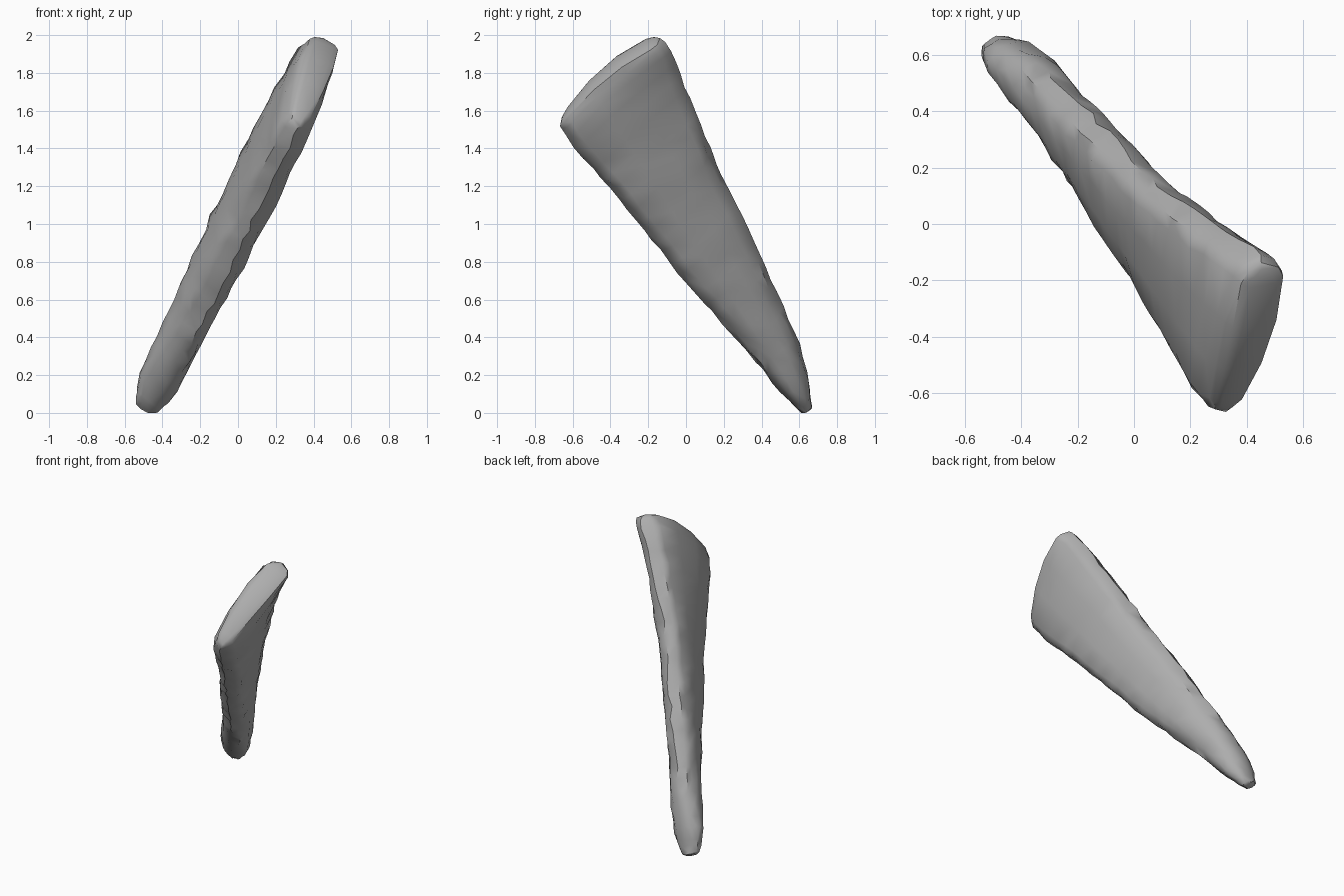
import bpy, bmesh, math, random
from mathutils import Vector

if "Cube" in bpy.data.objects:
    bpy.data.objects.remove(bpy.data.objects["Cube"], do_unlink=True)

random.seed(4)

# Slab frame: origin at the narrow foot, length, width and thickness directions
ORIGIN = Vector((-0.455, 0.62, 0.095))
LENGTH = Vector((0.38, -0.47, 0.78))
WIDTH = Vector((-0.01, -0.88, -0.39))
NORMAL = LENGTH.cross(WIDTH).normalized()
HALF_THICK = 0.104

# Outline of the two long edges as (length, width)
BACK_EDGE = [(-0.07, -0.01), (0.06, -0.075), (0.27, -0.13), (0.56, -0.163), (0.8, -0.19),
             (1.1, -0.226), (1.33, -0.234), (1.63, -0.28), (1.92, -0.32),
             (2.21, -0.365), (2.27, -0.345)]
FRONT_EDGE = [(-0.075, 0.06), (0.0, 0.085), (0.24, 0.122), (0.57, 0.171), (0.885, 0.232),
              (1.23, 0.276), (1.57, 0.32), (1.91, 0.388), (2.025, 0.385)]


def edge_at(edge, t):
    """Point on an edge at fraction t of its length run."""
    s = edge[0][0] + t * (edge[-1][0] - edge[0][0])
    for (s0, w0), (s1, w1) in zip(edge, edge[1:]):
        if s <= s1 + 1e-6:
            return s, w0 + (w1 - w0) * (s - s0) / (s1 - s0)
    return edge[-1]


def jitter(amount):
    return random.uniform(-amount, amount)


def section(t):
    """Closed ring of points: two broad faces joined by chipped edges."""
    sa, wa = edge_at(BACK_EDGE, t)
    sb, wb = edge_at(FRONT_EDGE, t)
    inset = min(0.075 / (wb - wa), 0.225)
    # Fractions across the width, with heights relative to the half thickness
    top = [(0, 0), (inset * 0.4, 0.6), (inset, 0.86), (0.36, 1),
           (0.64, 1), (1 - inset, 0.86), (1 - inset * 0.4, 0.6), (1, 0)]
    ring = top + [(f, -v) for f, v in reversed(top[1:-1])]
    points = []
    for f, v in ring:
        # Thickness tapers at the foot and, towards the front corner, at the head
        h = HALF_THICK * min(1, 0.6 + 7 * t) * min(1, 0.95 - 0.4 * f + 9 * (1 - t))
        rim = 0.01 if abs(v) < 0.9 else 0.004
        inner = 0.0 if t in (0, 1) else rim
        s = sa + (sb - sa) * f + 0.24 * f * (1 - f) * t ** 5 + jitter(inner)
        w = wa + (wb - wa) * f + jitter(rim * 0.5)
        # Slight twist along the middle, and a flare at the back head corner
        bend = 0.28 * (f - 0.5) * t * (1 - t) + 0.055 * (1 - f) * t ** 8
        # The chipped ridge wanders from side to side
        chip = jitter(0.02 if v == 0 else inner * 0.8)
        points.append(ORIGIN + LENGTH * s + WIDTH * w + NORMAL * (h * v + bend + chip))
    return points


# Stone slab lofted from foot to broad head
bm = bmesh.new()
STATIONS = 28
params = [0, 0.02] + [i / STATIONS for i in range(1, STATIONS)] + [0.985, 1]
rings = [[bm.verts.new(p) for p in section(t)] for t in params]
for lower, upper in zip(rings, rings[1:]):
    n = len(lower)
    for i in range(n):
        j = (i + 1) % n
        bm.faces.new((lower[i], lower[j], upper[j], upper[i]))

# Blunt ends, each rounded over by a smaller ring and a cap
for ring, push in ((rings[0], -0.012), (rings[-1], 0.014)):
    centre = sum((v.co for v in ring), Vector()) / len(ring)
    n = len(ring)
    cap = []
    for i, v in enumerate(ring):
        # Draw each point towards its partner on the opposite face
        middle = (v.co + ring[-i % n].co) / 2
        point = middle + (v.co - middle) * 0.65
        cap.append(bm.verts.new(centre + (point - centre) * 0.94 + LENGTH * push))
    for i in range(n):
        j = (i + 1) % n
        bm.faces.new((ring[i], ring[j], cap[j], cap[i]))
    # Strips across the cap
    for i in range(n // 2):
        bm.faces.new(list(dict.fromkeys((cap[i], cap[i + 1], cap[-i - 1], cap[-i % n]))))
bmesh.ops.triangulate(bm, faces=bm.faces)
bmesh.ops.recalc_face_normals(bm, faces=bm.faces)

mesh = bpy.data.meshes.new("stone_slab")
bm.to_mesh(mesh)
bm.free()
slab = bpy.data.objects.new("stone_slab", mesh)
bpy.context.collection.objects.link(slab)

# Plain grey stone
stone = bpy.data.materials.new("grey_stone")
stone.use_nodes = True
colour = (0.42, 0.42, 0.42, 1)
stone.diffuse_color = colour
stone.node_tree.nodes["Principled BSDF"].inputs["Base Color"].default_value = colour
mesh.materials.append(stone)

bpy.ops.object.select_all(action="DESELECT")
slab.select_set(True)
bpy.context.view_layer.objects.active = slab
bpy.ops.object.shade_smooth_by_angle(angle=math.radians(40))
